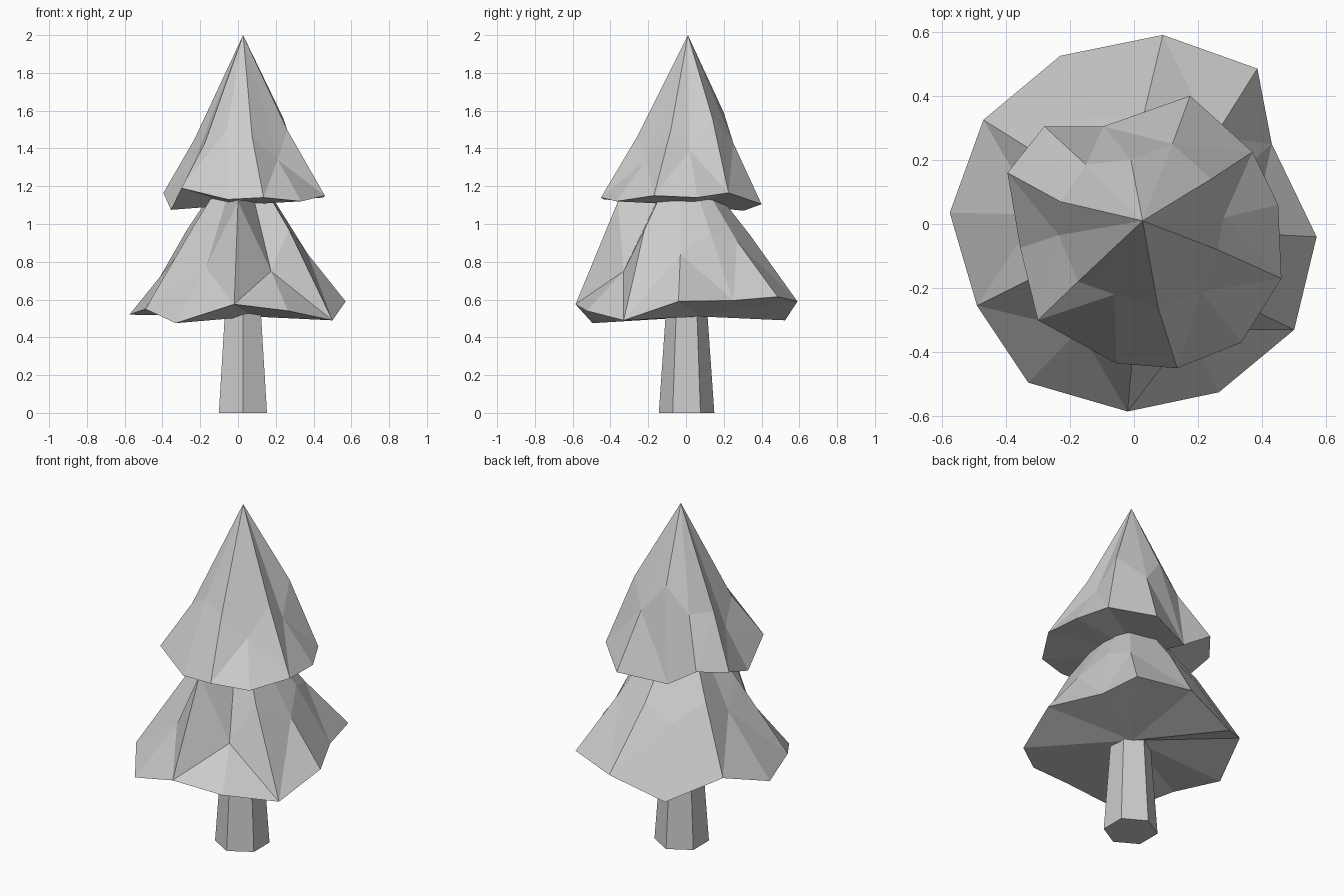
import bpy
import bmesh

default_cube = bpy.data.objects.get("Cube")
if default_cube:
    bpy.data.objects.remove(default_cube, do_unlink=True)


def make_material(name, colour):
    material = bpy.data.materials.new(name)
    material.use_nodes = True
    material.diffuse_color = colour
    shader = next(node for node in material.node_tree.nodes
                  if node.type == 'BSDF_PRINCIPLED')
    shader.inputs["Base Color"].default_value = colour
    shader.inputs["Roughness"].default_value = 0.9
    return material


def finish_object(name, builder, material):
    """Turn the finished bmesh into a flat-shaded scene object."""
    bmesh.ops.recalc_face_normals(builder, faces=builder.faces[:])
    mesh = bpy.data.meshes.new(name)
    builder.to_mesh(mesh)
    builder.free()
    mesh.materials.append(material)
    result = bpy.data.objects.new(name, mesh)
    bpy.context.collection.objects.link(result)
    return result


def foliage_tier(name, rim_points, fold_points, tip_point, base_point, material):
    """Ragged cone: jagged rim, folded middle ring, pointed tip and closed base.

    Coordinates are given in hundredths of a unit.
    """
    builder = bmesh.new()

    def add_point(point):
        return builder.verts.new([value / 100 for value in point])

    rim = [add_point(point) for point in rim_points]
    folds = [add_point(point) for point in fold_points]
    tip = add_point(tip_point)
    base = add_point(base_point)

    skirt = []
    for index in range(len(rim)):
        previous = index - 1
        skirt.append(builder.faces.new(
            (rim[previous], rim[index], folds[index], folds[previous])))
        builder.faces.new((folds[previous], folds[index], tip))
        builder.faces.new((rim[index], rim[previous], base))

    # The shorter diagonal gives the creased branch folds
    bmesh.ops.triangulate(builder, faces=skirt, quad_method='SHORT_EDGE')
    return finish_object(name, builder, material)


grey = make_material("light grey", (0.6, 0.6, 0.6, 1.0))

# Tapered six-sided trunk
trunk_height = 0.6
trunk_builder = bmesh.new()
bmesh.ops.create_cone(trunk_builder, cap_ends=True, segments=6,
                      radius1=0.147, radius2=0.105, depth=trunk_height)
bmesh.ops.translate(trunk_builder, verts=trunk_builder.verts[:],
                    vec=(0.026, 0.003, trunk_height / 2))
finish_object("trunk", trunk_builder, grey)

# Wide lower foliage, running clockwise from the back
lower_rim = [
    (9, 59, 59), (38.5, 48.5, 61.5), (43, 25, 59.5), (57, -4, 59),
    (50, -33, 49), (26.5, -52.5, 54), (-2, -58.5, 57.5), (-33, -49.5, 47.5),
    (-49, -25.5, 55), (-57.5, 3.5, 52), (-47, 32.5, 62), (-23, 52.5, 49),
]
lower_folds = [
    (3, 34, 94), (25, 27, 91), (29, 13, 95), (37, -3, 84),
    (27, -22, 97), (17.5, -33, 75), (0, -36, 112), (-17, -33, 77),
    (-24, -13, 98), (-30, 3, 86), (-27, 20, 97), (-14, 33, 86),
]
foliage_tier("lower_foliage", lower_rim, lower_folds,
             (2, -2, 140), (8, 8, 51), grey)

# Tall upper foliage, running clockwise from the back
upper_rim = [
    (17.5, 40, 110.5), (37, 22.5, 116.5), (45, 6, 114), (46, -17, 115),
    (33.5, -37, 112), (13.5, -45, 114), (-5.5, -43.5, 113), (-30, -30, 119),
    (-35.5, -7.5, 107.5), (-39.5, 16, 116.5), (-28, 30.5, 119), (-9.5, 30.5, 107),
]
upper_folds = [
    (12, 25, 143), (24, 14, 156), (28, 2, 139), (26, -8, 150),
    (21, -21, 134), (7.5, -26, 146), (-6, -22, 150), (-17.5, -18, 143),
    (-23.5, -3.5, 132), (-23, 7, 145), (-15, 18.5, 145), (-1, 20, 159),
]
foliage_tier("upper_foliage", upper_rim, upper_folds,
             (2.7, 1, 200), (-3, 3, 110), grey)
